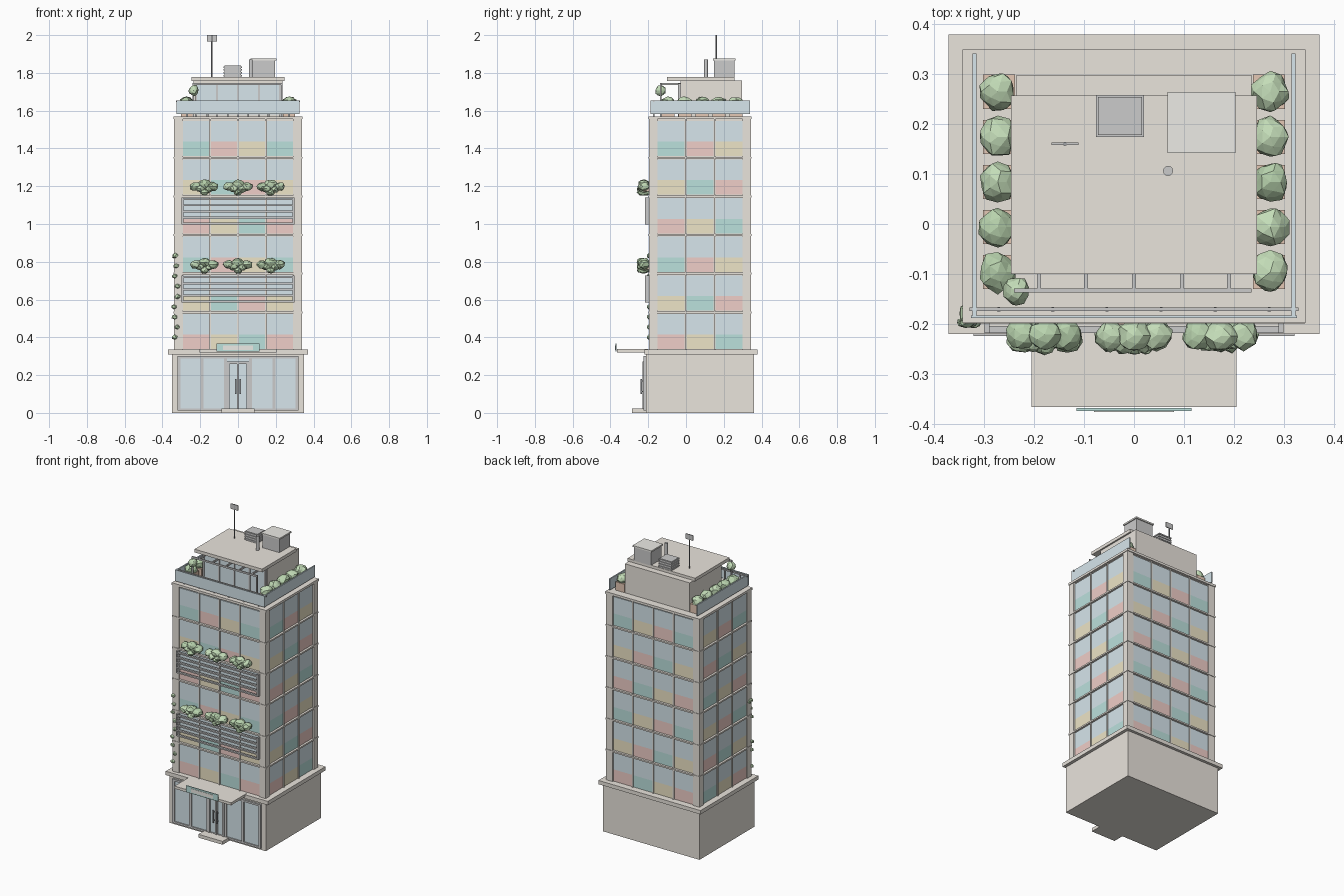
import bpy, bmesh, random
from mathutils import Matrix, Vector

if "Cube" in bpy.data.objects:
    bpy.data.objects.remove(bpy.data.objects["Cube"])

random.seed(4)

def material(name, r, g, b):
    m = bpy.data.materials.new(name)
    m.diffuse_color = (r, g, b, 1)
    m.use_nodes = True
    m.node_tree.nodes["Principled BSDF"].inputs["Base Color"].default_value = m.diffuse_color
    return m

STONE = material("stone", .82, .78, .72)
GLASS = material("glass", .68, .79, .84)
RED = material("red_panel", .87, .62, .58)
YELLOW = material("yellow_panel", .85, .78, .57)
TEAL = material("teal_panel", .50, .75, .72)
GREY = material("metal", .62, .62, .64)
DARK = material("dark_metal", .35, .36, .38)
PALE = material("pale", .84, .83, .79)
CLAY = material("clay", .78, .58, .46)
LEAF = [material("leaf_a", .48, .65, .42), material("leaf_b", .55, .72, .48)]

def finish(name, bm, mat):
    me = bpy.data.meshes.new(name)
    bm.to_mesh(me)
    bm.free()
    ob = bpy.data.objects.new(name, me)
    bpy.context.collection.objects.link(ob)
    if mat:
        me.materials.append(mat)
    return ob

def boxes(name, items, mat=None):
    """One object from boxes given as (x0, x1, y0, y1, z0, z1)."""
    bm = bmesh.new()
    for x0, x1, y0, y1, z0, z1 in items:
        c = Matrix.Translation(((x0 + x1) / 2, (y0 + y1) / 2, (z0 + z1) / 2))
        s = Matrix.Diagonal((abs(x1 - x0), abs(y1 - y0), abs(z1 - z0), 1))
        bmesh.ops.create_cube(bm, size=1, matrix=c @ s)
    return finish(name, bm, mat)

def tube(name, x, y, z0, z1, r, mat, n=12):
    bm = bmesh.new()
    bmesh.ops.create_cone(bm, cap_ends=True, segments=n, radius1=r, radius2=r, depth=z1 - z0,
                          matrix=Matrix.Translation((x, y, (z0 + z1) / 2)))
    return finish(name, bm, mat)

def bush(name, x, y, z, rx, ry, rz, sub=2):
    bm = bmesh.new()
    bmesh.ops.create_icosphere(bm, subdivisions=sub, radius=1)
    for v in bm.verts:
        k = random.uniform(.84, 1.08)
        v.co = Vector((x + v.co.x * rx * k, y + v.co.y * ry * k, z + v.co.z * rz * k))
    return finish(name, bm, random.choice(LEAF))

# podium, its slab and the entrance canopy
boxes("podium", [(-.35, .35, -.212, .36, 0, .31)], STONE)
boxes("podium_slab", [(-.37, .37, -.22, .378, .31, .335)], STONE)
boxes("canopy", [(-.205, .205, -.365, -.2, .32, .337)], STONE)
boxes("canopy_sign", [(-.115, .115, -.373, -.367, .325, .368)], TEAL)
boxes("sign_face", [(-.08, .08, -.375, -.372, .334, .358)], PALE)
boxes("entrance_step", [(-.088, .088, -.285, -.21, 0, .022)], STONE)

# shop front
boxes("shop_glass", [(-.318, .318, -.217, -.211, .02, .298)], GLASS)
boxes("shop_frame", [(x - .008, x + .008, -.224, -.21, .02, .298)
      for x in (-.312, -.19, -.065, .065, .19, .312)]
      + [(-.32, .32, -.224, -.21, z, z + .012) for z in (.012, .288)], GREY)
boxes("door_frame", [(x - .006, x + .006, -.229, -.21, .02, .27) for x in (-.052, 0, .052)]
      + [(-.058, .058, -.229, -.21, .26, .272)], GREY)
boxes("door_handles", [(x - .004, x + .004, -.242, -.234, .1, .18) for x in (-.013, .013)]
      + [(x - .003, x + .003, -.24, -.226, z, z + .006)
         for x in (-.013, .013) for z in (.11, .165)], DARK)

# tower core, corner piers and floor bands
X, Y0, Y1 = .338, -.196, .344
PITCH, BASE = .2045, .337
boxes("tower_core", [(-.326, .326, Y0 + .012, Y1 - .012, .335, 1.565)], STONE)
boxes("corner_piers", [(sx * .297, sx * X, a, b, .335, 1.565) for sx in (-1, 1)
      for a, b in ((Y0, Y0 + .041), (Y1 - .041, Y1))], STONE)
boxes("floor_bands", [(-.341, .341, Y0 - .003, Y1 + .003, BASE + PITCH * i - .014, BASE + PITCH * i - .004)
      for i in range(1, 6)], STONE)
boxes("tower_cap", [(-.342, .342, Y0 - .002, Y1 + .004, 1.555, 1.57)], STONE)

# windows: glass above, coloured panel below, cycling over three colours
glass, colour = [], {0: [], 1: [], 2: []}
frames = []
for row in range(6):
    z = BASE + PITCH * row
    for col in range(4):
        a, b = -.295 + .1475 * col + .005, -.295 + .1475 * (col + 1) - .005
        for y0, y1 in ((Y0 + .006, Y0 + .02), (Y1 - .02, Y1 - .006)):
            glass.append((a, b, y0, y1, z + .077, z + .187))
            colour[(row + 1 + col) % 3].append((a, b, y0, y1, z, z + .077))
    for col in range(3):
        a, b = -.155 + .153 * col + .005, -.155 + .153 * (col + 1) - .005
        for s in (-1, 1):
            glass.append((s * .318, s * .332, a, b, z + .077, z + .187))
            colour[(row + 1 + col) % 3].append((s * .318, s * .332, a, b, z, z + .077))
for i in range(5):
    x = -.295 + .1475 * i
    frames += [(x - .004, x + .004, a, b, .335, 1.556)
               for a, b in ((Y0 + .001, Y0 + .02), (Y1 - .02, Y1 - .001))]
for i in range(4):
    y = -.155 + .153 * i
    frames += [(s * .318, s * .337, y - .004, y + .004, .335, 1.556) for s in (-1, 1)]
boxes("window_glass", glass, GLASS)
for i, (n, m) in enumerate((("teal", TEAL), ("red", RED), ("yellow", YELLOW))):
    boxes(n + "_spandrels", colour[i], m)
boxes("window_mullions", frames, STONE)

# louvre screens with hanging plants above them
for k, z in enumerate((.585, .998)):
    boxes(f"louvre_screen_{k}", [(-.295, .295, -.218, -.204, z + .032 * i, z + .032 * i + .009) for i in range(5)]
          + [(s * .288, s * .298, -.218, -.19, z, z + .143) for s in (-1, 1)], GREY)
    for j, x in enumerate((-.178, 0, .174)):
        boxes(f"wall_planter_{k}_{j}", [(x - .04, x + .04, -.225, -.19, z + .175, z + .195)], CLAY)
        for dx, dz, r in ((-.047, .2, .031), (.045, .2, .032), (0, .21, .035), (-.022, .19, .028),
                          (.022, .188, .026), (0, .17, .024)):
            bush(f"wall_bush_{k}_{j}", x + dx, -.225 + random.uniform(-.006, .006), z + dz, r, .032, r * .78)

# climbing leaves on the front left corner
for i in range(9):
    bush(f"vine_leaf_{i}", -.328 + random.uniform(-.012, .012), -.197, .40 + .054 * i, .017, .012, .014, 1)
bush("vine_top", -.332, -.178, .83, .02, .024, .018, 1)

# roof terrace: glass parapet on three sides with rail and posts
boxes("parapet_glass", [(-.325, .325, -.188, -.183, 1.582, 1.655)]
      + [(s * .314, s * .322, -.183, .34, 1.582, 1.655) for s in (-1, 1)], GLASS)
boxes("parapet_rail", [(-.328, .328, -.174, -.167, 1.645, 1.654)], GREY)
for i in range(6):
    tube(f"parapet_post_{i}", -.27 + .108 * i, -.1705, 1.57, 1.65, .005, GREY)

# terrace planters
for s in (-1, 1):
    for i in range(5):
        y = .264 - .09 * i
        boxes("terrace_planter", [(s * .238, s * .301, y - .034, y + .034, 1.57, 1.625)], CLAY)
        bush("terrace_bush", s * .272, y, 1.642, .038, .042, .033)

# penthouse with glazed front and pergola
boxes("penthouse", [(-.235, .235, -.03, .297, 1.57, 1.76)], STONE)
boxes("penthouse_roof", [(-.245, .245, -.1, .256, 1.757, 1.778)], STONE)
boxes("penthouse_glass", [(-.222, .222, -.036, -.029, 1.58, 1.742)], GLASS)
boxes("penthouse_mullions", [(x - .005, x + .005, -.042, -.029, 1.57, 1.745)
      for x in (-.222, -.111, 0, .111, .222)], GREY)
boxes("pergola", [(-.24, .235, -.137, -.129, 1.735, 1.746)]
      + [(x - .004, x + .004, -.137, -.03, 1.735, 1.746) for x in (-.19, -.096, 0, .096, .19)]
      + [(x - .004, x + .004, -.137, -.129, 1.57, 1.74) for x in (-.236, .231)], GREY)
bush("pergola_plant", -.235, -.135, 1.707, .027, .03, .03)

# rooftop equipment
boxes("plant_room", [(.073, .197, .148, .257, 1.775, 1.868)], GREY)
boxes("plant_room_lid", [(.067, .203, .142, .263, 1.866, 1.876)], PALE)
boxes("cooling_unit", [(-.072, .016, .178, .253, 1.775, 1.838)], GREY)
boxes("cooling_louvres", [(-.076, .02, .174, .257, 1.782 + .015 * i, 1.79 + .015 * i) for i in range(4)], GREY)
tube("vent_pipe", .068, .106, 1.775, 1.87, .01, GREY)
tube("mast", -.138, .16, 1.775, 2.0, .004, DARK, 8)
boxes("mast_panel", [(-.165, -.111, .158, .163, 1.966, 2.0)], GREY)
